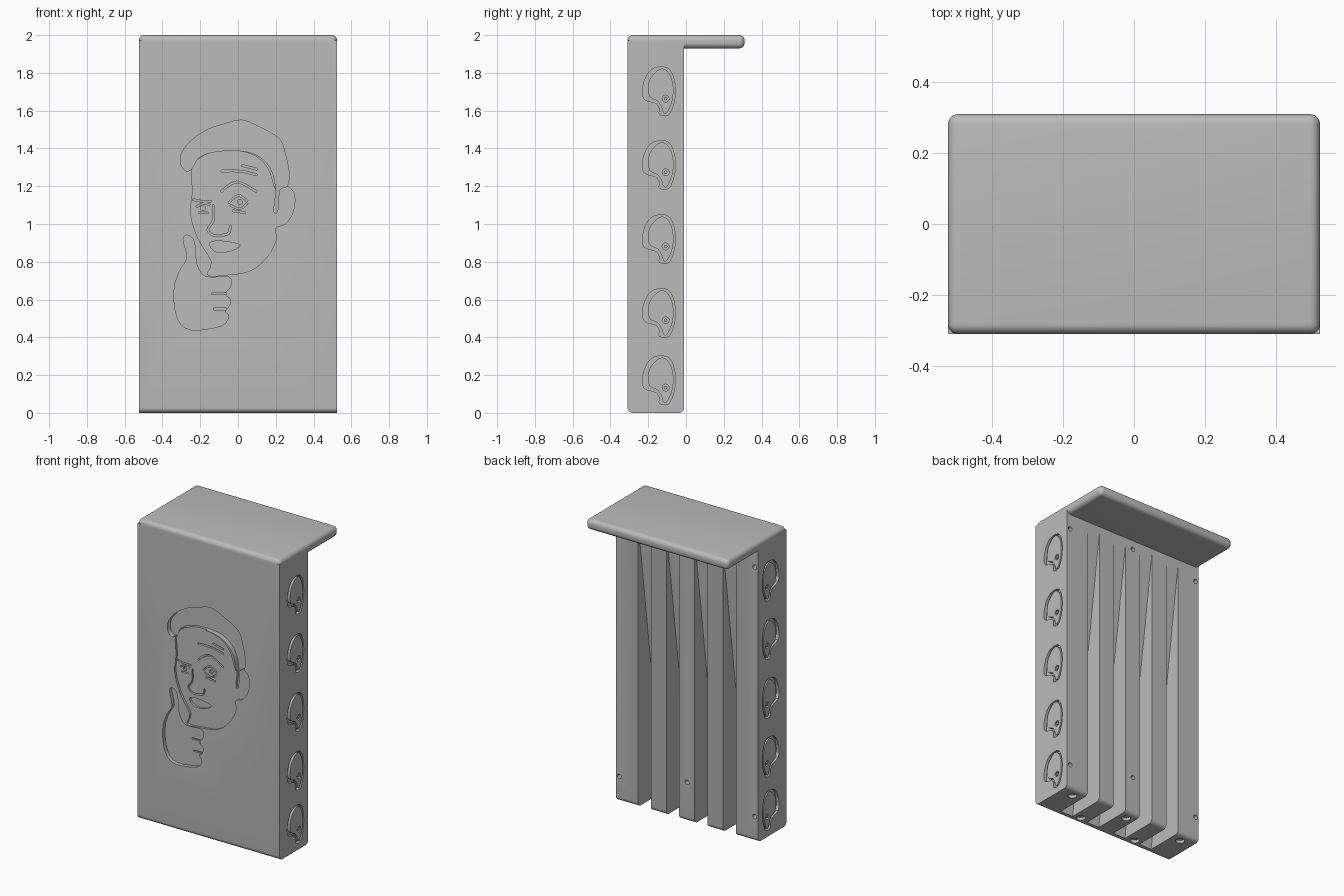
import bpy, bmesh, math
from mathutils import Vector

default = bpy.data.objects.get("Cube")
if default:
    bpy.data.objects.remove(default, do_unlink=True)

HALF_WIDTH, FRONT, BACK, SHELF_BACK = 0.525, -0.31, -0.01, 0.31
TOP, SHELF_UNDER, ROUND = 2.0, 1.93, 0.028

grey = bpy.data.materials.new("plain_grey")
grey.use_nodes = True
grey.diffuse_color = (0.5, 0.5, 0.5, 1)
grey.node_tree.nodes["Principled BSDF"].inputs["Base Color"].default_value = grey.diffuse_color


def make_object(name, bm):
    bmesh.ops.recalc_face_normals(bm, faces=bm.faces)
    mesh = bpy.data.meshes.new(name)
    bm.to_mesh(mesh)
    bm.free()
    obj = bpy.data.objects.new(name, mesh)
    bpy.context.collection.objects.link(obj)
    mesh.materials.append(grey)
    return obj


def prism(name, outline, axis, start, end):
    """Extrude a flat outline along one axis."""
    def place(u, v, w):
        return {"x": (w, u, v), "y": (u, w, v), "z": (u, v, w)}[axis]
    bm = bmesh.new()
    face = bm.faces.new([bm.verts.new(place(u, v, start)) for u, v in outline])
    moved = bmesh.ops.extrude_face_region(bm, geom=[face])["geom"]
    shift = Vector(place(0, 0, end - start))
    bmesh.ops.translate(bm, vec=shift, verts=[e for e in moved if isinstance(e, bmesh.types.BMVert)])
    return make_object(name, bm)


def rounded_box(name, low, high, chosen):
    """Box whose chosen edges are rounded."""
    bm = bmesh.new()
    bmesh.ops.create_cube(bm, size=1)
    low, high = Vector(low), Vector(high)
    for v in bm.verts:
        v.co = Vector([high[i] if v.co[i] > 0 else low[i] for i in range(3)])
    edges = [e for e in bm.edges if chosen((e.verts[0].co + e.verts[1].co) / 2)]
    bmesh.ops.bevel(bm, geom=edges, offset=ROUND, segments=6, profile=0.5, affect="EDGES")
    return make_object(name, bm)


def combine(target, tool, operation="DIFFERENCE"):
    """Apply one boolean and discard its tool."""
    tool.hide_render = True
    bpy.context.view_layer.objects.active = target
    mod = target.modifiers.new("shape", "BOOLEAN")
    mod.object, mod.operation, mod.solver = tool, operation, "EXACT"
    bpy.ops.object.modifier_apply(modifier=mod.name)
    bpy.data.objects.remove(tool, do_unlink=True)


def circle(u, v, radius, count=20):
    turn = math.tau / count
    return [(u + radius * math.cos(i * turn), v + radius * math.sin(i * turn)) for i in range(count)]


def smooth(points, closed=True, steps=3):
    """Pass a soft curve through a few points given in hundredths."""
    pts = [Vector(p) / 100 for p in points]
    n = len(pts)
    pick = (lambda i: pts[i % n]) if closed else (lambda i: pts[max(0, min(n - 1, i))])
    result = []
    for i in range(n if closed else n - 1):
        a, b, c, d = (pick(i + k) for k in (-1, 0, 1, 2))
        for s in range(steps):
            t = s / steps
            result.append(b + (c - a) * t / 2 + (a - b * 2.5 + c * 2 - d / 2) * t * t
                          + (b * 3 - a - c * 3 + d) * t ** 3 / 2)
    return result if closed else result + [pts[-1]]


def ribbon(points, width=0.009):
    """Give an open line a constant width."""
    path = smooth(points, closed=False)
    left, right = [], []
    for i, p in enumerate(path):
        along = path[min(i + 1, len(path) - 1)] - path[max(i - 1, 0)]
        side = Vector((-along.y, along.x)).normalized() * width / 2
        left.append(p + side)
        right.append(p - side)
    return left + right[::-1]


# Upright panel and overhanging shelf
panel = rounded_box("panel", (-HALF_WIDTH, FRONT, 0), (HALF_WIDTH, BACK, TOP - ROUND),
                    lambda m: (abs(m.x) < 0.1 and m.z < 0.1) or (m.y == FRONT and abs(m.x) > 0.1))
shelf = rounded_box("shelf", (-HALF_WIDTH, FRONT, SHELF_UNDER), (HALF_WIDTH, SHELF_BACK, TOP),
                    lambda m: True)
combine(panel, shelf, "UNION")

# Tapered slots between the rear ribs
for i in range(4):
    x = (i - 1.5) * 0.209
    wedge = [(BACK, 1.9), (BACK - 0.27, -0.1), (0.1, -0.1), (0.1, 1.9)]
    combine(panel, prism("slot_cutter", wedge, "x", x - 0.047, x + 0.047))

# Screw holes in the back, and round sockets underneath
for x, low, high in ((-0.5, 0.165, 1.83), (0, 0.26, 1.87), (0.5, 0.165, 1.83)):
    for z in (low, high):
        combine(panel, prism("screw_cutter", circle(x, z, 0.015, 14), "y", BACK - 0.04, 0.05))
for i in range(5):
    y = -0.25 if i % 2 else -0.075
    combine(panel, prism("socket_cutter", circle((i - 2) * 0.215, y, 0.028), "z", -0.05, 0.02))

# Grooved emblems down both sides
shell = [(-15, 13), (-20, 10), (-23, 2), (-22, -4), (-16, -6), (-14, -9), (-14, -12),
         (-9, -12), (-6, -4), (-6, 5), (-9, 12)]
island = [(-14, 12), (-19, 7), (-20, 1), (-19, -3), (-15, -5), (-13, -8), (-12, -11),
          (-10, -11), (-7, -4), (-7, 5), (-10, 11)]
for side in (-1, 1):
    outer, floor = side * (HALF_WIDTH + 0.05), side * (HALF_WIDTH - 0.02)
    for z in (1.70, 1.31, 0.917, 0.526, 0.17):
        def lift(points):
            return [(p.x, p.y + z) for p in smooth(points)]
        combine(panel, prism("emblem_cutter", lift(shell), "x", floor, outer))
        combine(panel, prism("emblem_island", lift(island), "x", floor - side * 0.02, side * HALF_WIDTH), "UNION")
        combine(panel, prism("ring_cutter", circle(-0.108, z - 0.036, 0.018), "x", floor, outer))
        combine(panel, prism("ring_peg", circle(-0.108, z - 0.036, 0.009), "x",
                             floor - side * 0.02, side * HALF_WIDTH), "UNION")

# Sunken head, hair and raised thumb on the front
head = [(-24, 131), (-14, 138), (-2, 139), (9, 136), (16, 129), (20, 118), (26, 120), (30, 115),
        (29, 106), (25, 100), (20, 98), (20, 91), (15, 82), (6, 75), (-7, 73), (-16, 73),
        (-14, 80), (-21, 92), (-25, 105), (-24, 117)]
hair = [(-30, 131), (-30, 137), (-25, 144), (-16, 150), (-7, 153), (2, 155), (12, 151), (22, 145),
        (25, 137), (27, 127), (26, 120), (22, 118), (21, 107), (19, 107), (20, 119), (17, 130),
        (9, 137), (-2, 139), (-14, 138), (-21, 135), (-24, 130), (-27, 128)]
hand = [(-29, 92), (-26, 94), (-23, 90), (-22, 79), (-17, 72), (-5, 72), (-4, 67), (-7, 63),
        (-4, 60), (-5, 56), (-7, 54), (-5, 51), (-9, 46), (-25, 44), (-32, 50), (-34, 64),
        (-31, 75), (-27, 82)]
mouth = [(-15, 90), (-9, 91), (1, 89), (-3, 86), (-9, 85), (-13, 86)]


def engrave(name, outline, depth):
    combine(panel, prism(name, outline, "y", FRONT - 0.05, FRONT + depth))


engrave("head_cutter", smooth(head), 0.015)
engrave("hand_cutter", smooth(hand), 0.025)
engrave("hair_cutter", smooth(hair), 0.033)
engrave("mouth_cutter", smooth(mouth), 0.03)

# Fine engraved lines for brows, eyes, nose, forehead and fingers
lines = {
    "brow_cutter": [[(-9, 117), (-4, 121), (1, 122), (10, 117)], [(-24, 113), (-19, 112), (-14, 112)]],
    "eyelid_cutter": [[(-5, 111), (-2, 114), (1, 115), (5, 112)], [(-4, 110), (1, 108), (5, 111)],
                      [(-22, 109), (-18, 111), (-15, 110)], [(-21, 106), (-16, 106)],
                      [(-3, 107), (4, 106)]],
    "nose_cutter": [[(-13, 110), (-13, 102), (-16, 97), (-13, 94), (-9, 94), (-5, 95), (-4, 99)]],
    "forehead_cutter": [[(-9, 128), (1, 128), (10, 126)], [(2, 131), (10, 129)]],
    "finger_cutter": [[(-14, 63), (-6, 63)], [(-13, 55), (-6, 55)]],
}
for name, strokes in lines.items():
    for stroke in strokes:
        engrave(name, ribbon(stroke), 0.035)
for x, z in ((0.01, 1.117), (-0.185, 1.085)):
    engrave("pupil_cutter", circle(x, z, 0.013, 12), 0.03)

# Smooth rounded edges, crisp cuts
bpy.ops.object.select_all(action="DESELECT")
panel.select_set(True)
bpy.context.view_layer.objects.active = panel
bpy.ops.object.shade_smooth_by_angle(angle=math.radians(30))
